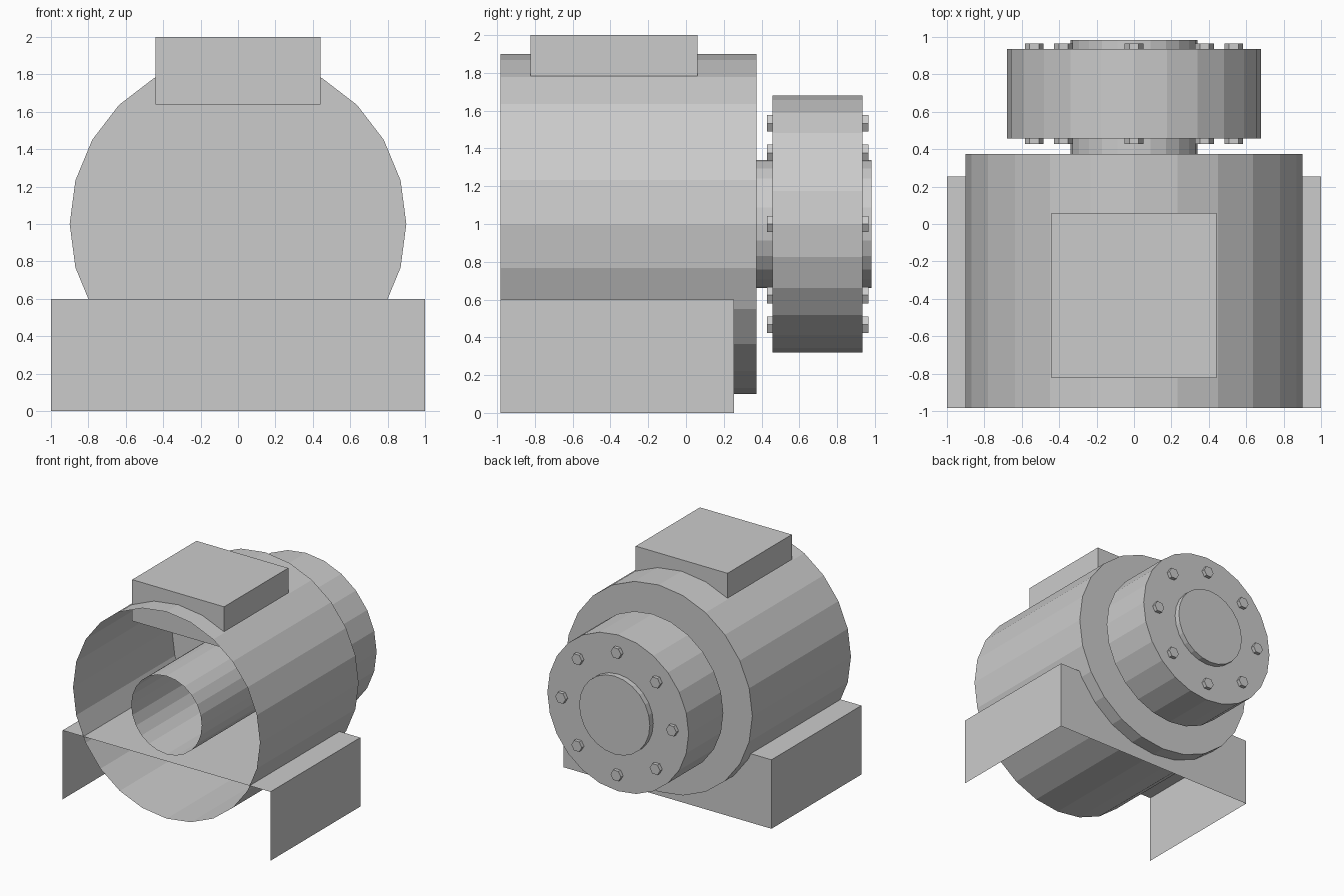
import bpy, bmesh
from math import cos, sin, pi

cube = bpy.data.objects.get("Cube")
if cube:
    bpy.data.objects.remove(cube, do_unlink=True)

grey = bpy.data.materials.new("plain_grey")
grey.use_nodes = True
color = (0.6, 0.6, 0.6, 1)
grey.diffuse_color = color
grey.node_tree.nodes["Principled BSDF"].inputs["Base Color"].default_value = color

FRONT = -0.983   # open front plane shared by housing, shaft and base
AXIS_Z = 1.0     # height of the rotor axis


def finish(name, bm):
    bmesh.ops.recalc_face_normals(bm, faces=bm.faces)
    mesh = bpy.data.meshes.new(name)
    bm.to_mesh(mesh)
    bm.free()
    mesh.materials.append(grey)
    obj = bpy.data.objects.new(name, mesh)
    bpy.context.collection.objects.link(obj)
    return obj


def prism(name, radius, y0, y1, sides=24, x=0.0, z=AXIS_Z, open_front=False):
    """Flat-sided cylinder along y, optionally without its front cap."""
    bm = bmesh.new()
    rings = [[bm.verts.new((x + radius * cos(2 * pi * i / sides), y,
                            z + radius * sin(2 * pi * i / sides)))
              for i in range(sides)] for y in (y0, y1)]
    a, b = rings
    for i in range(sides):
        j = (i + 1) % sides
        bm.faces.new((a[i], b[i], b[j], a[j]))
    bm.faces.new(b)
    if not open_front:
        bm.faces.new(a[::-1])
    obj = finish(name, bm)
    if open_front:
        # make the outside of the thin shell face outward
        face = obj.data.polygons[0]
        if face.normal.x < 0:
            obj.data.flip_normals()
    return obj


def box(name, x, y0, y1, z0, z1, open_sides=False):
    """Box symmetric in x, optionally without its front and bottom."""
    bm = bmesh.new()
    bmesh.ops.create_cube(bm, size=1)
    if open_sides:
        gone = [f for f in bm.faces if f.normal.y < -0.5 or f.normal.z < -0.5]
        bmesh.ops.delete(bm, geom=gone, context='FACES')
    for v in bm.verts:
        v.co = (2 * x * v.co.x, y0 + (v.co.y + 0.5) * (y1 - y0),
                z0 + (v.co.z + 0.5) * (z1 - z0))
    obj = finish(name, bm)
    if open_sides:
        top = max(obj.data.polygons, key=lambda f: f.center.z)
        if top.normal.z < 0:
            obj.data.flip_normals()
    return obj


# Motor body: thin shells open at the front
prism("housing", 0.9, FRONT, 0.373, open_front=True)
prism("shaft", 0.34, FRONT, 0.983, open_front=True)
box("base", 1.0, FRONT, 0.253, 0.0, 0.6, open_sides=True)
box("terminal_box", 0.442, -0.823, 0.06, 1.64, 2.0)

# Coupling with a ring of through bolts
prism("coupling", 0.68, 0.458, 0.935)
for k in range(8):
    a = k * pi / 4
    prism(f"bolt_{k + 1}", 0.05, 0.428, 0.966, sides=6,
          x=0.533 * cos(a), z=AXIS_Z + 0.533 * sin(a))
